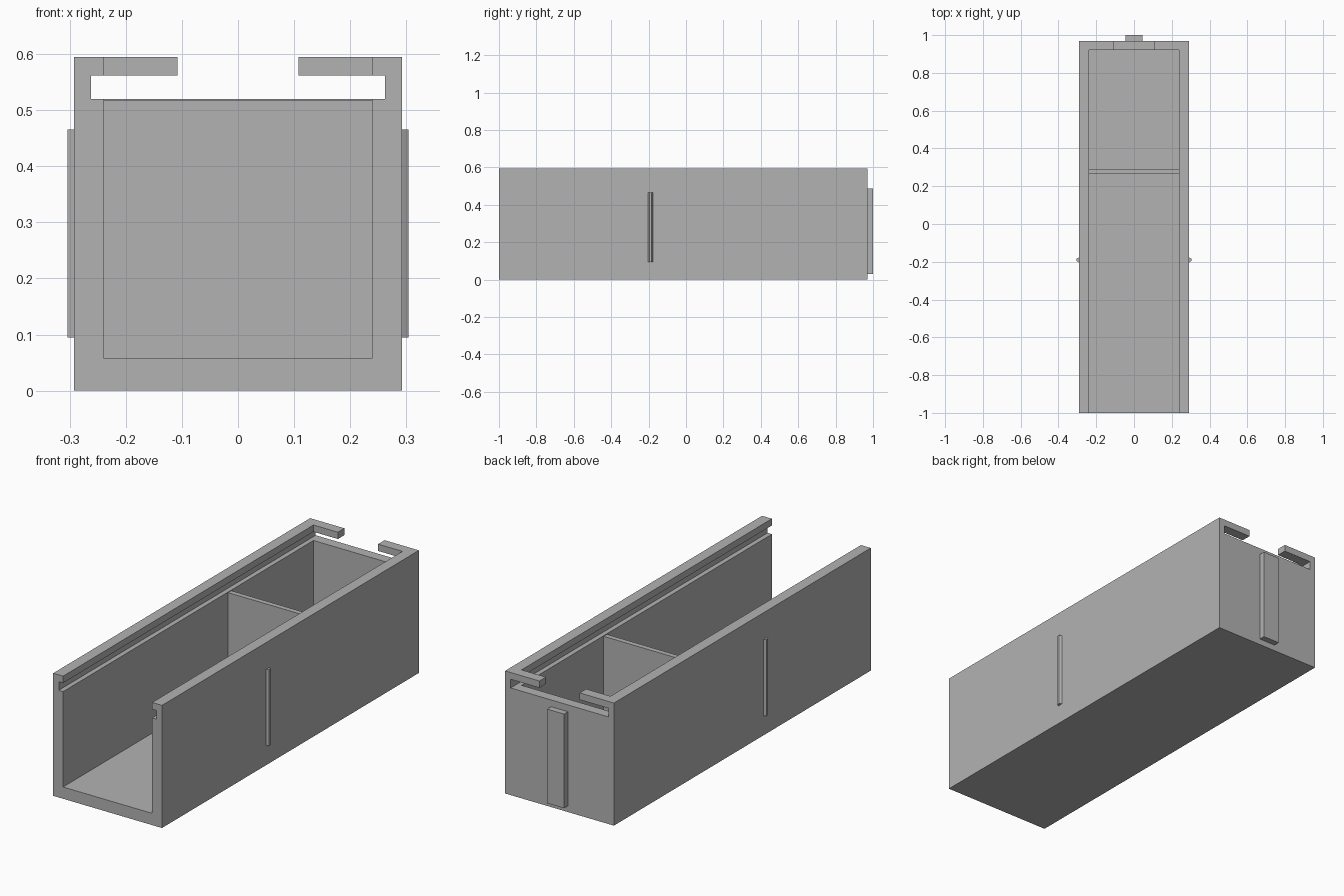
import bpy
import bmesh

cube = bpy.data.objects.get("Cube")
if cube:
    bpy.data.objects.remove(cube, do_unlink=True)

# Single plain grey
grey = bpy.data.materials.new("plain grey")
grey.use_nodes = True
colour = (0.45, 0.45, 0.45, 1)
grey.diffuse_color = colour
grey.node_tree.nodes["Principled BSDF"].inputs["Base Color"].default_value = colour


def prism(name, outline, z0, z1):
    """Extrude an x-y outline between two heights."""
    bm = bmesh.new()
    base = bm.faces.new([bm.verts.new((x, y, z0)) for x, y in outline])
    top = bmesh.ops.extrude_face_region(bm, geom=[base])["geom"]
    verts = [v for v in top if isinstance(v, bmesh.types.BMVert)]
    bmesh.ops.translate(bm, verts=verts, vec=(0, 0, z1 - z0))
    bmesh.ops.recalc_face_normals(bm, faces=bm.faces)
    mesh = bpy.data.meshes.new(name)
    bm.to_mesh(mesh)
    bm.free()
    mesh.materials.append(grey)
    obj = bpy.data.objects.new(name, mesh)
    bpy.context.collection.objects.link(obj)
    return obj


def box(name, half_width, y0, y1, z0, z1):
    w = half_width
    return prism(name, [(-w, y0), (w, y0), (w, y1), (-w, y1)], z0, z1)


def cut(target, cutter):
    cutter.hide_render = True
    mod = target.modifiers.new(cutter.name, "BOOLEAN")
    mod.operation = "DIFFERENCE"
    mod.solver = "EXACT"
    mod.object = cutter
    bpy.context.view_layer.objects.active = target
    bpy.ops.object.modifier_apply(modifier=mod.name)
    bpy.data.objects.remove(cutter, do_unlink=True)


# Tray: open front, lid groove running out through the back, gap between back lips
tray = box("tray", 0.292, -1, 0.97, 0, 0.595)
cut(tray, box("cavity_cutter", 0.239, -1.2, 0.92, 0.057, 0.8))
cut(tray, box("lid_groove_cutter", 0.262, -1.2, 1.2, 0.52, 0.562))
cut(tray, box("back_gap_cutter", 0.108, 0.8, 1.2, 0.54, 0.8))

# Inner divider and raised bar on the back
box("divider", 0.239, 0.265, 0.29, 0.057, 0.517)
box("back_bar", 0.045, 0.97, 1, 0.03, 0.487)

# Slim bevelled rib on each side
for side, name in ((1, "left_rib"), (-1, "right_rib")):
    rib = [(0.292, -0.203), (0.304, -0.196), (0.304, -0.184), (0.292, -0.177)]
    prism(name, [(side * x, y) for x, y in rib], 0.095, 0.465)
